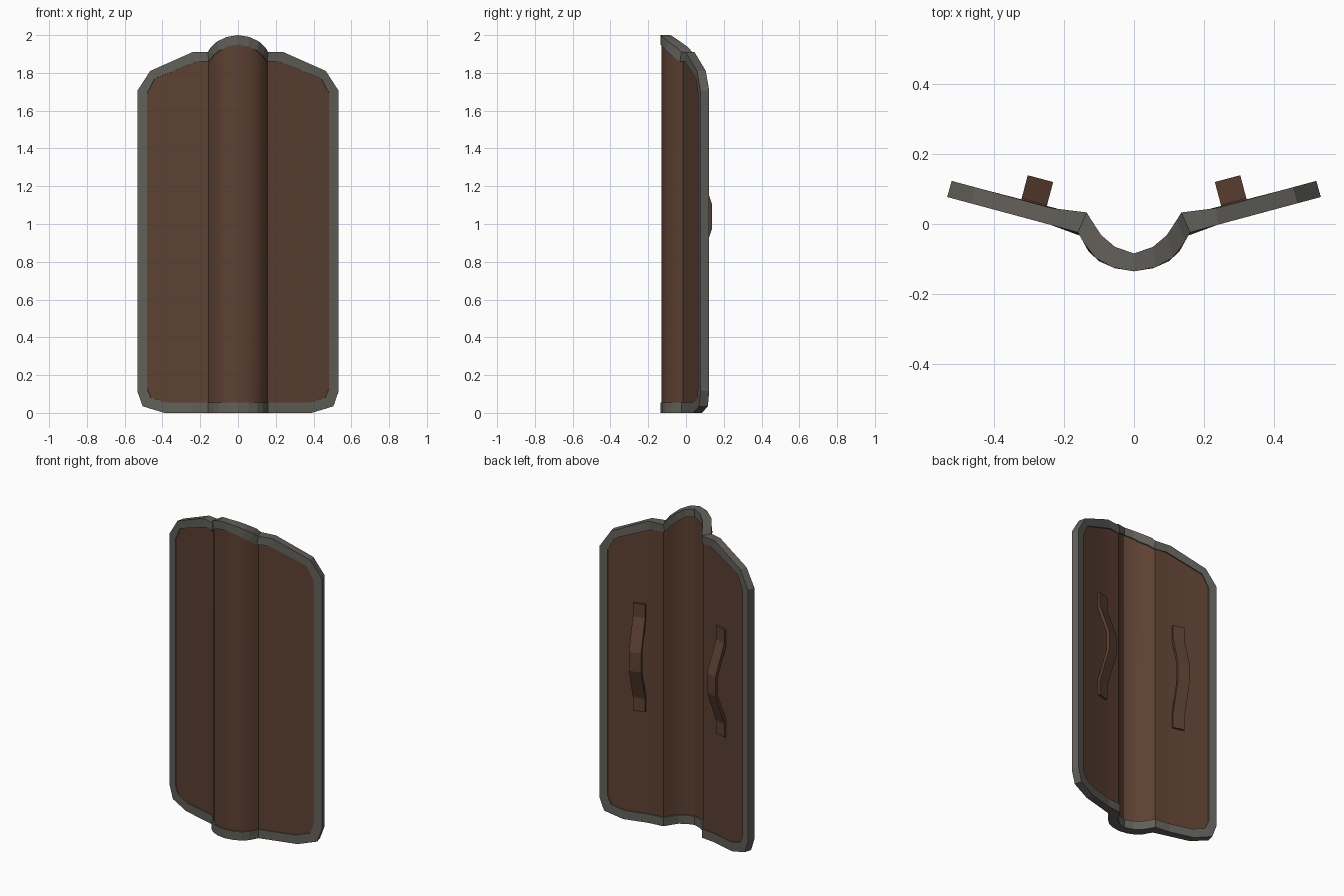
import bpy, bmesh, math
from mathutils import Vector

if "Cube" in bpy.data.objects:
    bpy.data.objects.remove(bpy.data.objects["Cube"])


def material(name, rgb):
    m = bpy.data.materials.new(name)
    m.diffuse_color = (*rgb, 1)
    m.use_nodes = True
    m.node_tree.nodes["Principled BSDF"].inputs["Base Color"].default_value = m.diffuse_color
    return m


WOOD = material("brown_wood", (0.108, 0.052, 0.032))
IRON = material("grey_iron", (0.122, 0.115, 0.102))

# Plan cross-section (right half): front x, front y, back x, back y
SECTION = [(0, -.135, 0, -.084), (.055, -.126, .05, -.068), (.10, -.106, .085, -.044),
           (.13, -.078, .11, -.008), (.16, -.024, .135, .033), (.235, -.003, .23, .044),
           (.533, .077, .52, .123)]

# Front outline (right half, top centre to bottom centre): outer x, z, inner x, z
OUTLINE = [(0, 2.0, 0, 1.95), (.06, 1.99, .055, 1.94), (.11, 1.967, .10, 1.917),
           (.145, 1.935, .13, 1.893), (.16, 1.91, .155, 1.86), (.24, 1.91, .22, 1.86),
           (.465, 1.81, .442, 1.77), (.533, 1.705, .483, 1.69),
           (.533, .115, .483, .13), (.505, .035, .462, .08), (.39, 0, .38, .055),
           (.235, 0, .235, .055), (.16, 0, .16, .055), (.13, 0, .13, .055),
           (.10, 0, .10, .055), (.055, 0, .055, .055), (0, 0, 0, .055)]


def interp(table, x):
    """Piecewise linear lookup; first column is the key."""
    for a, b in zip(table, table[1:]):
        if x <= b[0] + 1e-6:
            t = (x - a[0]) / (b[0] - a[0])
            return [p + (q - p) * t for p, q in zip(a, b)]
    return list(table[-1])


def on_shield(x, z, depth):
    """Point on the curved shield; depth 0 = front, 1 = back."""
    fx, fy, bx, by = interp(SECTION, x)
    return Vector((fx + (bx - fx) * depth, fy + (by - fy) * depth, z))


def loft(bm, rings, cap_start=False, cap_end=False):
    """Join a row of equal closed rings with quads."""
    rows = [[bm.verts.new(p) for p in ring] for ring in rings]
    n = len(rows[0])
    for a, b in zip(rows, rows[1:]):
        for i in range(n):
            j = (i + 1) % n
            bm.faces.new((a[i], a[j], b[j], b[i]))
    if cap_start:
        bm.faces.new(rows[0])
    if cap_end:
        bm.faces.new(rows[-1])


def finish(bm, name, mat, smooth=None):
    bmesh.ops.mirror(bm, geom=bm.verts[:] + bm.edges[:] + bm.faces[:],
                     axis='X', merge_dist=1e-4)
    bmesh.ops.recalc_face_normals(bm, faces=bm.faces[:])
    me = bpy.data.meshes.new(name)
    bm.to_mesh(me)
    bm.free()
    me.materials.append(mat)
    ob = bpy.data.objects.new(name, me)
    bpy.context.collection.objects.link(ob)
    if smooth:
        bpy.ops.object.select_all(action='DESELECT')
        ob.select_set(True)
        bpy.context.view_layer.objects.active = ob
        bpy.ops.object.shade_smooth_by_angle(angle=math.radians(smooth))
    return ob


# Iron rim: square section swept round the outline
bm = bmesh.new()
loft(bm, [[on_shield(ox, oz, 0), on_shield(ox, oz, 1),
           on_shield(ix, iz, 1), on_shield(ix, iz, 0)] for ox, oz, ix, iz in OUTLINE])
finish(bm, "rim", IRON)

# Wooden board: vertical slices tucked into the middle of the rim
mid = [((ox + ix) / 2, (oz + iz) / 2) for ox, oz, ix, iz in OUTLINE]
top, bottom = mid[:8], mid[:7:-1]
stations = sorted({round(p[0], 4) for p in mid[5:10]} | {s[0] for s in SECTION[:-1]})
rings = []
for x in stations:
    zt, zb = interp(top, x)[1], interp(bottom, x)[1]
    rings.append([on_shield(x, zb, .12), on_shield(x, zt, .12),
                  on_shield(x, zt, .85), on_shield(x, zb, .85)])
bm = bmesh.new()
loft(bm, rings, cap_end=True)
finish(bm, "board", WOOD, 32)

# Arched handles on the back, one on each wing
ang = math.radians(14.8)
across = Vector((math.cos(ang), math.sin(ang), 0)) * .0375
out = Vector((-math.sin(ang), math.cos(ang), 0))
base = Vector((.287, .053, 0))
PATH = [(.70, .012), (.785, .012), (.98, .079), (1.10, .079), (1.295, .012), (1.38, .012)]
rings = []
for z, h in PATH:
    c = base + Vector((0, 0, z))
    rings.append([c - across + out * h, c + across + out * h,
                  c + across + out * (h - .02), c - across + out * (h - .02)])
bm = bmesh.new()
loft(bm, rings, True, True)
finish(bm, "handles", WOOD)
